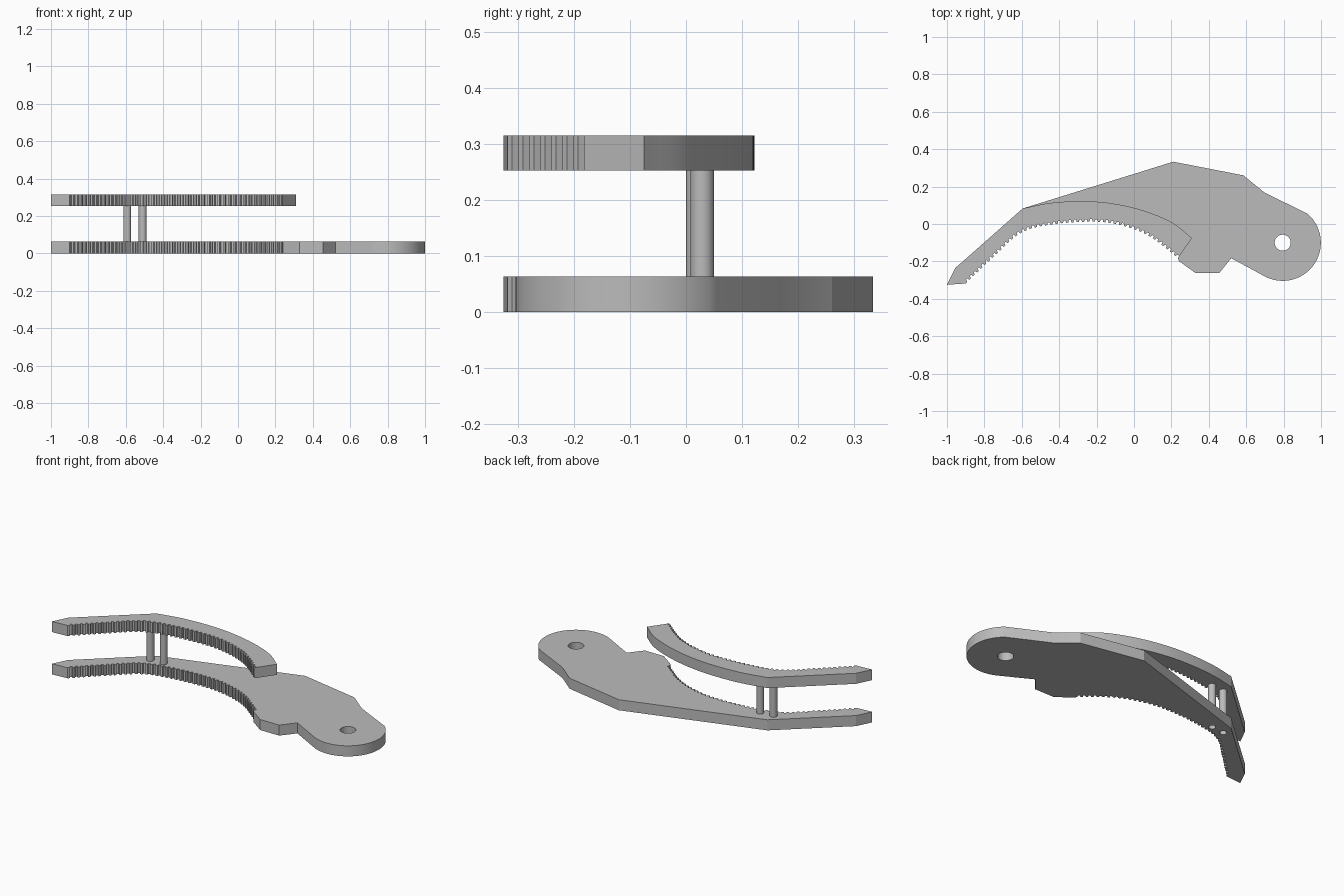
import bpy, bmesh, math
from mathutils import Vector

cube = bpy.data.objects.get("Cube")
if cube:
    bpy.data.objects.remove(cube, do_unlink=True)

THICK = 0.063
UPPER_Z = 0.252

grey = bpy.data.materials.new("plain grey")
grey.use_nodes = True
colour = (0.5, 0.5, 0.5, 1)
grey.diffuse_color = colour
grey.node_tree.nodes["Principled BSDF"].inputs["Base Color"].default_value = colour


def arc(cx, cy, r, start, end, steps):
    """Points along a circular arc, angles in degrees."""
    angles = [math.radians(start + (end - start) * i / steps) for i in range(steps + 1)]
    return [(cx + r * math.cos(a), cy + r * math.sin(a)) for a in angles]


def spline(keys, steps=12):
    """Smooth path through the key points."""
    pts = [Vector(k) for k in keys]
    pts = [2 * pts[0] - pts[1]] + pts + [2 * pts[-1] - pts[-2]]
    out = []
    for a, b, c, d in zip(pts, pts[1:], pts[2:], pts[3:]):
        for i in range(steps):
            t = i / steps
            out.append(0.5 * (2 * b + (c - a) * t + (2 * a - 5 * b + 4 * c - d) * t * t
                              + (3 * b - a - 3 * c + d) * t ** 3))
    return out + [pts[-2]]


def toothed(path, count, depth):
    """Walk a path at even spacing and cut a row of small square teeth into it."""
    lengths = [(b - a).length for a, b in zip(path, path[1:])]
    total = sum(lengths)

    def at(dist):
        for a, b, l in zip(path, path[1:], lengths):
            if dist <= l:
                break
            dist -= l
        way = (b - a).normalized()
        return a + way * min(dist, l), Vector((way.y, -way.x))

    out = []
    for i in range(count):
        for frac, height in ((0, 0), (0.4, 0), (0.55, 1), (0.9, 1)):
            p, side = at(total * (i + frac) / count)
            out.append(tuple(p - side * depth * height))
    return out + [tuple(path[-1])]


def finish(obj):
    obj.data.materials.clear()
    obj.data.materials.append(grey)
    bpy.ops.object.select_all(action="DESELECT")
    obj.select_set(True)
    bpy.context.view_layer.objects.active = obj
    bpy.ops.object.shade_smooth_by_angle(angle=math.radians(20))


def plate(name, loops, z):
    """Flat plate from an outer outline and hole outlines."""
    curve = bpy.data.curves.new(name, "CURVE")
    curve.dimensions = "2D"
    curve.fill_mode = "BOTH"
    curve.extrude = THICK / 2
    for loop in loops:
        s = curve.splines.new("POLY")
        s.points.add(len(loop) - 1)
        for point, (x, y) in zip(s.points, loop):
            point.co = (x, y, 0, 1)
        s.use_cyclic_u = True
    obj = bpy.data.objects.new(name, curve)
    bpy.context.collection.objects.link(obj)
    obj.location.z = z + THICK / 2
    bpy.ops.object.select_all(action="DESELECT")
    obj.select_set(True)
    bpy.context.view_layer.objects.active = obj
    bpy.ops.object.convert(target="MESH")
    obj = bpy.context.view_layer.objects.active
    bm = bmesh.new()
    bm.from_mesh(obj.data)
    bmesh.ops.remove_doubles(bm, verts=bm.verts, dist=0.0001)
    bmesh.ops.recalc_face_normals(bm, faces=bm.faces)
    bm.to_mesh(obj.data)
    bm.free()
    finish(obj)


# Serrated inner edge shared by both jaws, from the tip to the throat
inner = spline([(-0.9, -0.318), (-0.75, -0.175), (-0.6, -0.045), (-0.42, 0.0),
                (-0.2, 0.012), (-0.05, -0.012), (0.09, -0.07), (0.235, -0.182)])
teeth = toothed(inner, 46, 0.013)
tip = [(-0.595, 0.083), (-0.955, -0.235), (-1.0, -0.325)]
post_spots = [(-0.592, 0.021), (-0.51, 0.029)]

# Lower jaw with its handle, pivot hole and post holes
handle = [(0.24, -0.198), (0.33, -0.263), (0.455, -0.263), (0.52, -0.183)]
back = [(0.695, 0.17), (0.585, 0.26), (0.21, 0.333)]
pivot_end = arc(0.795, -0.1, 0.204, -118, 49, 32)
holes = [arc(0.795, -0.1, 0.043, 0, 348.75, 31)]
holes += [arc(x, y, 0.019, 0, 345, 23) for x, y in post_spots]
plate("lower_jaw", [teeth + handle + pivot_end + back + tip] + holes, 0)

# Upper jaw, a curved strip with a slanted end
outer = [tuple(p) for p in spline([(0.31, -0.075), (0.2, 0.01), (0.04, 0.075),
                                   (-0.13, 0.112), (-0.29, 0.122), (-0.45, 0.112),
                                   (-0.595, 0.083)], 6)]
plate("upper_jaw", [teeth + outer[:-1] + tip], UPPER_Z)

# Posts joining the jaws
for i, (x, y) in enumerate(post_spots):
    bottom, top = THICK - 0.002, UPPER_Z + 0.005
    bpy.ops.mesh.primitive_cylinder_add(vertices=24, radius=0.021, depth=top - bottom,
                                        location=(x, y, (top + bottom) / 2))
    post = bpy.context.object
    post.name = f"post_{i + 1}"
    finish(post)
